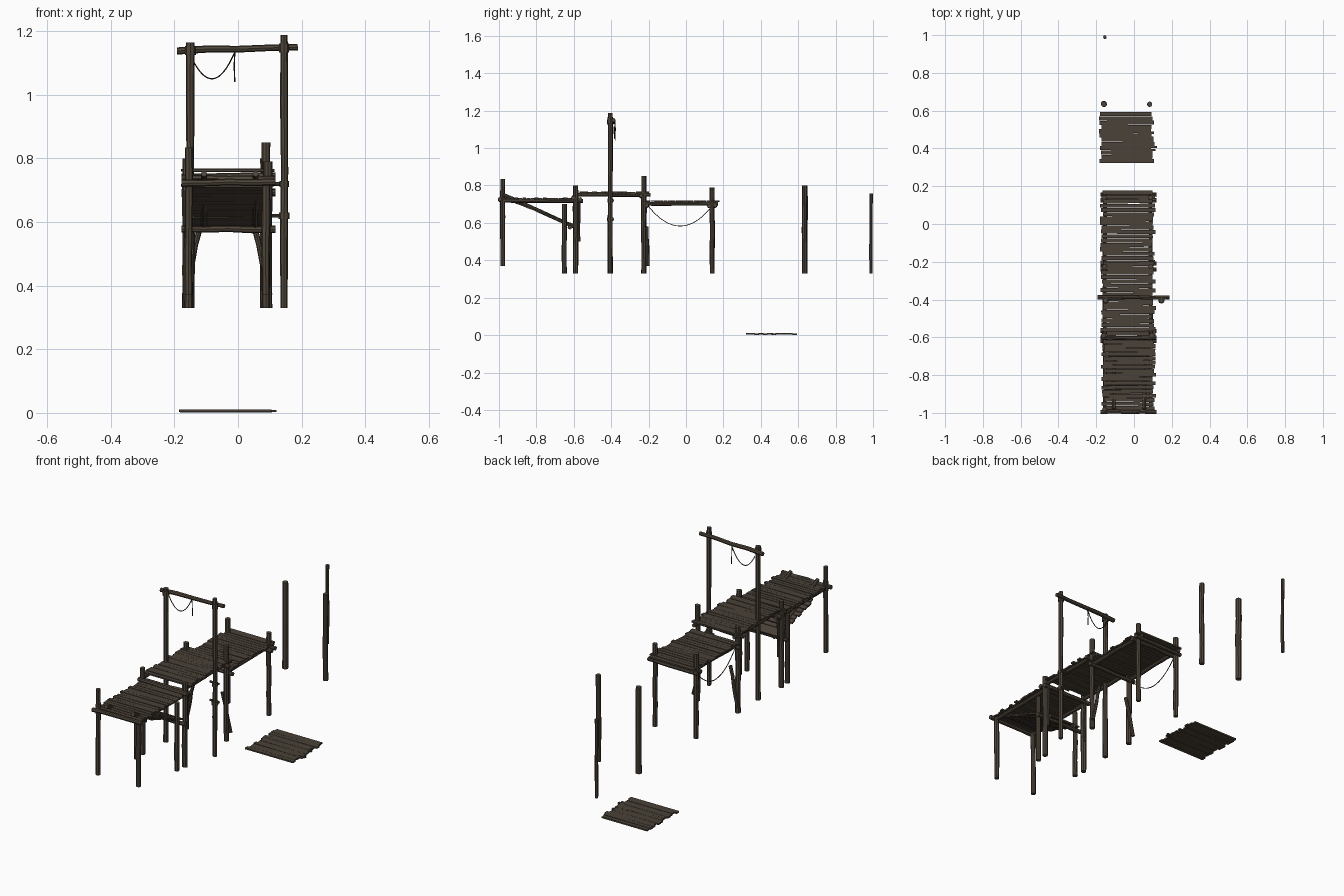
import bpy, bmesh, math, random
from mathutils import Vector, Matrix

if "Cube" in bpy.data.objects:
    bpy.data.objects.remove(bpy.data.objects["Cube"])

random.seed(7)


def material(name, rgb):
    m = bpy.data.materials.new(name)
    m.diffuse_color = (*rgb, 1)
    m.use_nodes = True
    m.node_tree.nodes["Principled BSDF"].inputs["Base Color"].default_value = m.diffuse_color
    return m


WOOD = material("weathered_wood", (0.080, 0.062, 0.044))
BOARD = material("plank_wood", (0.070, 0.054, 0.040))
ROPE = material("dark_rope", (0.030, 0.024, 0.018))


def finish(bm, name, mat):
    bmesh.ops.recalc_face_normals(bm, faces=bm.faces)
    me = bpy.data.meshes.new(name)
    bm.to_mesh(me)
    bm.free()
    ob = bpy.data.objects.new(name, me)
    bpy.context.collection.objects.link(ob)
    me.materials.append(mat)
    return ob


def log(name, a, b, r, sides=8, wobble=0.002, rings=4, mat=WOOD):
    """Slightly crooked round timber from a to b."""
    a, b = Vector(a), Vector(b)
    d = (b - a).normalized()
    u = d.orthogonal().normalized()
    v = d.cross(u)
    bm = bmesh.new()
    loops = []
    for i in range(rings + 1):
        c = a.lerp(b, i / rings)
        if 0 < i < rings:
            c += u * random.uniform(-wobble, wobble) + v * random.uniform(-wobble, wobble)
        k = r * random.uniform(0.92, 1.06)
        loops.append([bm.verts.new(c + (u * math.cos(t) + v * math.sin(t)) * k)
                      for t in (2 * math.pi * j / sides for j in range(sides))])
    for p, q in zip(loops, loops[1:]):
        for j in range(sides):
            n = (j + 1) % sides
            bm.faces.new((p[j], p[n], q[n], q[j]))
    bm.faces.new(loops[0][::-1])
    bm.faces.new(loops[-1])
    return finish(bm, name, mat)


def planks(name, start, end, x0, x1, count, thick=0.008, gap=0.1):
    """Row of ragged boards across x, laid from start (y, z) to end (y, z)."""
    bm = bmesh.new()
    dy, dz = end[0] - start[0], end[1] - start[1]
    tilt = math.atan2(dz, dy)
    step = math.hypot(dy, dz) / count
    for i in range(count):
        f = (i + 0.5) / count
        l = x0 + random.uniform(-0.008, 0.012)
        r = x1 + random.uniform(-0.012, 0.008)
        w = step * (1 - gap * random.uniform(0.3, 1.7))
        mat = (Matrix.Translation(((l + r) / 2, start[0] + dy * f,
                                   start[1] + dz * f + random.uniform(-0.001, 0.001)))
               @ Matrix.Rotation(tilt, 4, 'X')
               @ Matrix.Rotation(random.uniform(-0.012, 0.012), 4, 'Z')
               @ Matrix.Diagonal((r - l, w, thick, 1)))
        bmesh.ops.create_cube(bm, size=1, matrix=mat)
    return finish(bm, name, BOARD)


def rope(name, points, r=0.0022):
    cu = bpy.data.curves.new(name, 'CURVE')
    cu.dimensions = '3D'
    cu.bevel_depth = r
    cu.bevel_resolution = 1
    sp = cu.splines.new('POLY')
    sp.points.add(len(points) - 1)
    for p, co in zip(sp.points, points):
        p.co = (*co, 1)
    ob = bpy.data.objects.new(name, cu)
    bpy.context.collection.objects.link(ob)
    cu.materials.append(ROPE)


def sag(a, b, drop, n=16):
    """Points hanging in a parabola between a and b."""
    a, b = Vector(a), Vector(b)
    return [a.lerp(b, i / n) - Vector((0, 0, drop * 4 * (i / n) * (1 - i / n)))
            for i in range(n + 1)]


L, R = -0.155, 0.088

# pier posts: x, y, bottom, top, radius
for x, y, z0, z1, r in [
        (L, -0.98, 0.37, 0.835, 0.013), (R, -0.98, 0.37, 0.725, 0.013),
        (L, -0.65, 0.33, 0.70, 0.013), (R, -0.65, 0.33, 0.70, 0.013),
        (L - 0.006, -0.59, 0.33, 0.80, 0.014), (R + 0.006, -0.59, 0.33, 0.79, 0.014),
        (L, -0.225, 0.33, 0.80, 0.014), (R, -0.225, 0.33, 0.85, 0.013),
        (L - 0.004, 0.14, 0.33, 0.79, 0.013), (R, 0.14, 0.33, 0.78, 0.013)]:
    log("pier_post", (x, y, z0), (x, y, z1), r)

# lone standing posts past the broken end
for x, y, z1, r in [(-0.16, 0.635, 0.80, 0.015), (0.083, 0.635, 0.80, 0.014),
                    (-0.155, 0.99, 0.757, 0.009)]:
    log("lone_post", (x, y, 0.33), (x, y, z1), r)

# decks and the fallen panel
planks("front_deck", (-0.985, 0.730), (-0.57, 0.730), -0.170, 0.110, 19)
planks("collapsed_boards", (-0.93, 0.715), (-0.60, 0.590), -0.150, 0.085, 13)
planks("middle_deck", (-0.57, 0.763), (-0.20, 0.763), -0.172, 0.108, 16, gap=0.06)
planks("rear_deck", (-0.215, 0.716), (0.178, 0.716), -0.172, 0.106, 17)
planks("fallen_panel", (0.322, 0.006), (0.593, 0.006), -0.178, 0.100, 12, gap=0.02)
for y in (0.385, 0.40, 0.45, 0.475):
    planks("fallen_long_board", (y, 0.007), (y + 0.014, 0.007), 0.02, 0.116, 1, thick=0.006)

# lengthwise beams
for x in (L, R):
    log("front_beam", (x, -0.985, 0.717), (x, -0.55, 0.717), 0.010)
    log("middle_beam", (x, -0.585, 0.750), (x, -0.19, 0.750), 0.010)
    log("rear_beam", (x, -0.23, 0.702), (x, 0.17, 0.702), 0.010)
for x in (-0.107, 0.055):
    log("sloping_stringer", (x, -0.98, 0.752), (x, -0.60, 0.580), 0.010)

# crosswise beams: y, z
for y, z in [(-0.995, 0.722), (-0.567, 0.722), (-0.62, 0.578), (-0.602, 0.738),
             (-0.24, 0.742), (-0.21, 0.692), (0.155, 0.690), (0.125, 0.690)]:
    log("cross_beam", (-0.178, y, z), (0.118, y, z + random.uniform(-0.005, 0.005)), 0.011)

# slanted knee braces
for s, x in ((-1, L), (1, R)):
    log("knee_brace", (x - s * 0.035, -0.21, 0.58), (x + s * 0.012, -0.205, 0.37), 0.009)
    log("post_splint", (x, -0.572, 0.50), (x, -0.572, 0.73), 0.007)

# tall gateway
log("gate_post_left", (-0.15, -0.405, 0.33), (-0.15, -0.405, 1.165), 0.013)
log("gate_post_right", (0.145, -0.405, 0.33), (0.145, -0.405, 1.188), 0.012)
log("gate_crossbar", (-0.192, -0.388, 1.138), (0.188, -0.388, 1.150), 0.011, wobble=0.004)
for x, z in ((-0.15, 1.14), (0.145, 1.148)):
    log("lashing", (x, -0.405, z - 0.014), (x, -0.405, z + 0.014), 0.017, rings=1)
for z in (0.62, 0.72):
    log("gate_peg", (0.105, -0.39, z), (0.160, -0.39, z), 0.006, rings=1)
    log("lashing", (0.145, -0.405, z - 0.01), (0.145, -0.405, z + 0.01), 0.016, rings=1)

# ropes
rope("gate_rope", sag((-0.145, -0.385, 1.115), (-0.01, -0.380, 1.135), 0.074))
rope("gate_rope_tail", [(-0.01, -0.38, 1.135), (-0.012, -0.376, 1.09), (-0.01, -0.376, 1.04)])
rope("pier_rope", sag((L, -0.21, 0.700), (L, 0.14, 0.690), 0.112))
